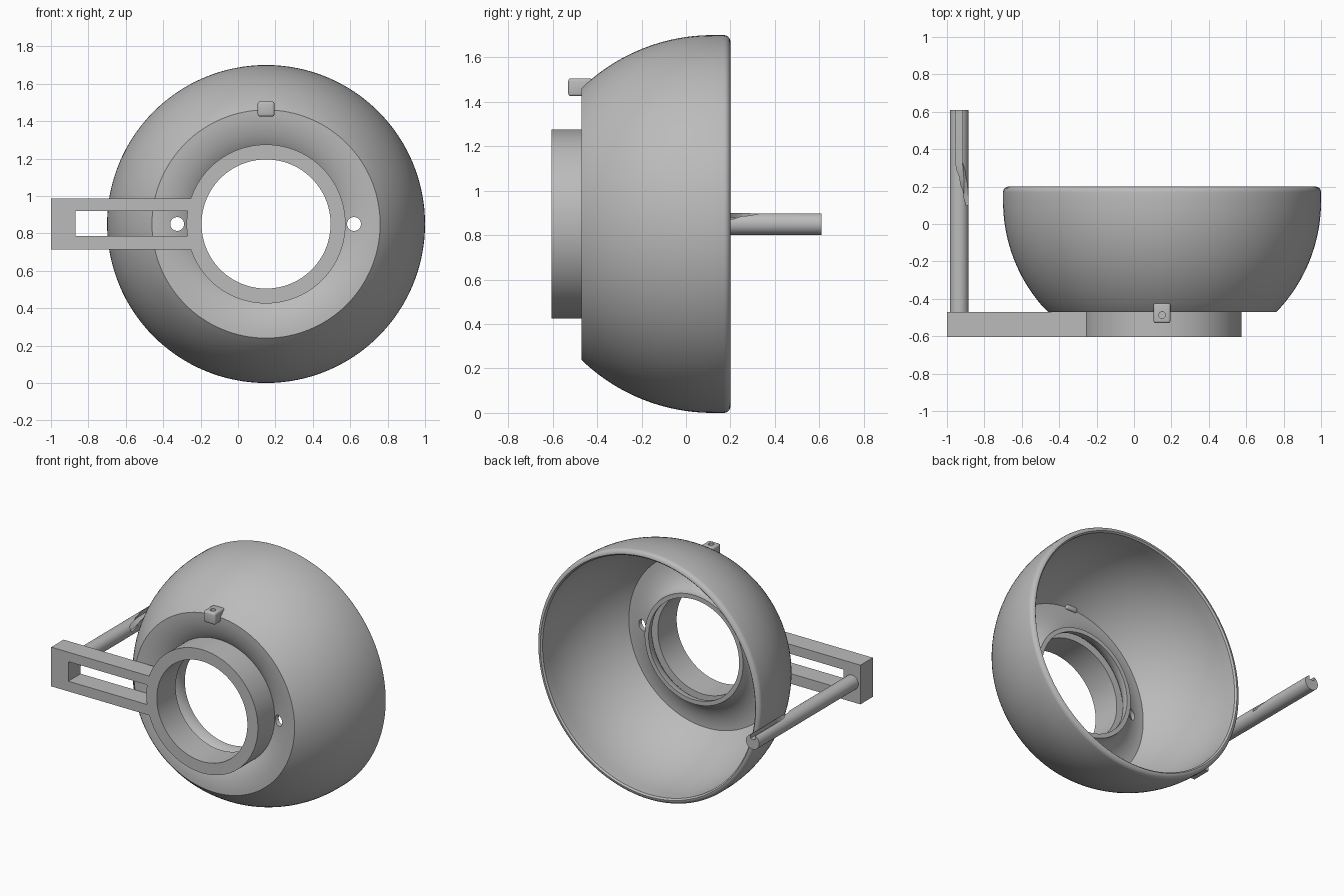
import bpy, bmesh
from math import sin, cos, pi, sqrt, radians
from mathutils import Vector

if "Cube" in bpy.data.objects:
    bpy.data.objects.remove(bpy.data.objects["Cube"])

CX, CZ = 0.15, 0.85          # axis of the bowl
ROD_X = -0.935

grey = bpy.data.materials.new("plain grey")
grey.use_nodes = True
colour = (0.5, 0.5, 0.5, 1)
grey.diffuse_color = colour
grey.node_tree.nodes["Principled BSDF"].inputs["Base Color"].default_value = colour


def finish(name, bm):
    bmesh.ops.recalc_face_normals(bm, faces=bm.faces)
    mesh = bpy.data.meshes.new(name)
    bm.to_mesh(mesh)
    bm.free()
    mesh.materials.append(grey)
    obj = bpy.data.objects.new(name, mesh)
    bpy.context.collection.objects.link(obj)
    return obj


def loft(name, rings, closed=False):
    """Skin a row of equal cross-sections, capped or joined end to end."""
    bm = bmesh.new()
    rows = [[bm.verts.new(p) for p in ring] for ring in rings]
    n = len(rows[0])
    pairs = list(zip(rows, rows[1:]))
    if closed:
        pairs.append((rows[-1], rows[0]))
    else:
        bm.faces.new(rows[0])
        bm.faces.new(rows[-1])
    for a, b in pairs:
        for i in range(n):
            j = (i + 1) % n
            bm.faces.new((a[i], a[j], b[j], b[i]))
    return finish(name, bm)


def lathe(name, profile, segments=128):
    """Turn a closed (radius, y) profile about the bowl axis."""
    turns = [2 * pi * k / segments for k in range(segments)]
    return loft(name, [[(CX + r * cos(t), y, CZ + r * sin(t)) for r, y in profile]
                       for t in turns], closed=True)


def box(name, low, high):
    (x0, y0, z0), (x1, y1, z1) = low, high
    return loft(name, [[(x, y0, z0), (x, y1, z0), (x, y1, z1), (x, y0, z1)]
                       for x in (x0, x1)])


def cylinder(name, start, end, radius, segments=48):
    start, end = Vector(start), Vector(end)
    turn = (end - start).to_track_quat('Z', 'Y')
    circle = [turn @ Vector((radius * cos(2 * pi * k / segments),
                             radius * sin(2 * pi * k / segments), 0))
              for k in range(segments)]
    return loft(name, [[c + p for p in circle] for c in (start, end)])


def apply(obj, mod):
    bpy.context.view_layer.objects.active = obj
    bpy.ops.object.modifier_apply(modifier=mod.name)


def cut(obj, cutter):
    cutter.hide_render = True
    mod = obj.modifiers.new("cut", 'BOOLEAN')
    mod.operation = 'DIFFERENCE'
    mod.solver = 'EXACT'
    mod.object = cutter
    apply(obj, mod)
    bpy.data.objects.remove(cutter)


def throat(r0, a, b, steps=16):
    """Quarter ellipse from the hole edge out to the crease."""
    angles = [pi / 2 * (1 - k / steps) for k in range(steps + 1)]
    return [(r0 - a * sin(t), -0.3 - b * cos(t)) for t in angles]


def dome(radius, y0, y1=0.12, steps=24):
    """Spherical wall centred at y1."""
    ys = [y0 + (y1 - y0) * k / steps for k in range(1, steps + 1)]
    return [(sqrt(radius ** 2 - (y - y1) ** 2), y) for y in ys]


# Bowl shell with an inward-turned throat and a rounded rim
rim = [(0.82 + 0.03 * cos(t), 0.17 + 0.03 * sin(t))
       for t in [pi / 2 * k / 6 for k in range(7)]]
outside = throat(0.61, 0.265, 0.17) + dome(0.85, -0.47)
inside = throat(0.59, 0.215, 0.135) + dome(0.81, -0.435)
bowl = lathe("bowl", outside + rim + [(0.81, 0.19)] + inside[::-1])
for x in (-0.325, 0.62):
    cut(bowl, cylinder("hole_cutter", (x, -0.8, CZ), (x, 0, CZ), 0.037))

# Front collar
collar = lathe("collar", [(0.345, -0.605), (0.425, -0.605),
                          (0.425, -0.4), (0.345, -0.4)])

# Slotted side arm
arm = box("side_arm", (-1, -0.605, 0.715), (-0.2, -0.47, 0.985))
cut(arm, box("slot_cutter", (-0.87, -0.8, 0.785), (-0.27, -0.3, 0.92)))

# Rod with a groove that runs from the tip and twists to the side
rod = cylinder("rod", (ROD_X, -0.48, CZ), (ROD_X, 0.61, CZ), 0.05)
stations = [(0.65, 0), (0.33, 0), (0.25, 25), (0.17, 50), (0.1, 70)]
groove = []
for y, degrees in stations:
    a = radians(degrees)
    out, side = Vector((sin(a), 0, cos(a))), Vector((cos(a), 0, -sin(a)))
    centre = Vector((ROD_X, y, CZ))
    groove.append([centre + out * r + side * w for r, w in
                   ((0.02, -0.018), (0.02, 0.018), (0.07, 0.018), (0.07, -0.018))])
cut(rod, loft("groove_cutter", groove))

# Small pierced tab above the collar
tab = box("top_tab", (0.105, -0.53, 1.425), (0.195, -0.42, 1.505))
bevel = tab.modifiers.new("bevel", 'BEVEL')
bevel.width = 0.012
bevel.segments = 3
apply(tab, bevel)
cut(tab, cylinder("pin_cutter", (CX, -0.487, 1.3), (CX, -0.487, 1.6), 0.018, 24))

# Smooth curved surfaces, keep edges crisp
bpy.ops.object.select_all(action='DESELECT')
for part in (bowl, collar, arm, rod, tab):
    part.select_set(True)
bpy.context.view_layer.objects.active = bowl
bpy.ops.object.shade_smooth_by_angle(angle=radians(30))
